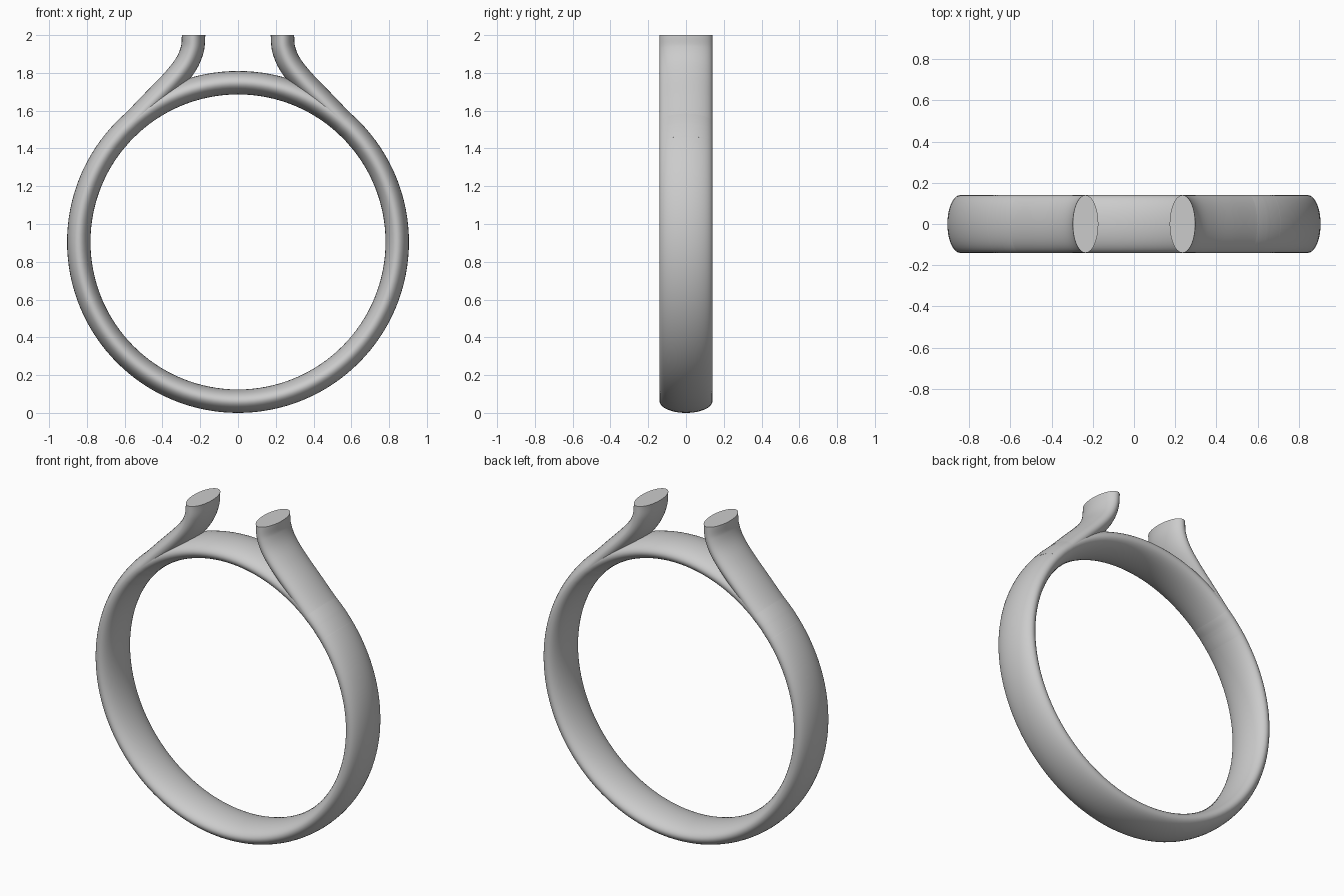
import bpy, bmesh, math
from mathutils import Vector

if "Cube" in bpy.data.objects:
    bpy.data.objects.remove(bpy.data.objects["Cube"])

CZ, R = 0.905, 0.843        # ring centre height, centreline radius
HALF_T, HALF_W = 0.062, 0.14  # elliptical section: in-plane, along y
SIDES = 40


def sweep(name, path, closed=False):
    """Sweep the elliptical section along a path in the xz plane."""
    bm = bmesh.new()
    n = len(path)
    rings = []
    for i, p in enumerate(path):
        a = path[(i - 1) % n] if closed else path[max(i - 1, 0)]
        b = path[(i + 1) % n] if closed else path[min(i + 1, n - 1)]
        t = (b - a).normalized()
        if not closed and i == n - 1:
            t = Vector((0, 0, 1))       # flat, level end
        side = Vector((t.z, 0, -t.x))
        rings.append([bm.verts.new(p + side * HALF_T * math.cos(u) + Vector((0, HALF_W * math.sin(u), 0)))
                      for u in (2 * math.pi * k / SIDES for k in range(SIDES))])
    for i in range(n if closed else n - 1):
        r, s = rings[i], rings[(i + 1) % n]
        for k in range(SIDES):
            m = (k + 1) % SIDES
            bm.faces.new((r[k], r[m], s[m], s[k]))
    if not closed:
        bm.faces.new(rings[0])
        bm.faces.new(rings[-1])
    bmesh.ops.recalc_face_normals(bm, faces=bm.faces)
    me = bpy.data.meshes.new(name)
    bm.to_mesh(me)
    bm.free()
    ob = bpy.data.objects.new(name, me)
    bpy.context.collection.objects.link(ob)
    bpy.ops.object.select_all(action='DESELECT')
    ob.select_set(True)
    bpy.context.view_layer.objects.active = ob
    bpy.ops.object.shade_smooth_by_angle(angle=math.radians(40))
    return ob


def spline(pts, steps=10):
    """Catmull-Rom curve through the points."""
    q = [2 * pts[0] - pts[1]] + pts + [2 * pts[-1] - pts[-2]]
    out = []
    for i in range(1, len(q) - 2):
        a, b, c, d = q[i - 1:i + 3]
        for k in range(steps):
            t = k / steps
            out.append(0.5 * (2 * b + (c - a) * t + (2 * a - 5 * b + 4 * c - d) * t * t
                              + (3 * b - a - 3 * c + d) * t ** 3))
    return out + [pts[-1]]


# Ring band
sweep("ring_band", [Vector((R * math.cos(a), 0, CZ + R * math.sin(a)))
                    for a in (2 * math.pi * i / 128 for i in range(128))], closed=True)

# Two shoulders that leave the band tangentially and turn upright
start = [(R * math.cos(math.radians(a)), CZ + R * math.sin(math.radians(a))) for a in (38, 44, 49)]
rise = [(0.455, 1.643), (0.345, 1.757), (0.276, 1.845), (0.242, 1.925), (0.235, 2.0)]
for label, sx in (("left", -1), ("right", 1)):
    pts = [Vector((sx * x, 0, z)) for x, z in start + rise]
    sweep("shoulder_" + label, spline(pts))
